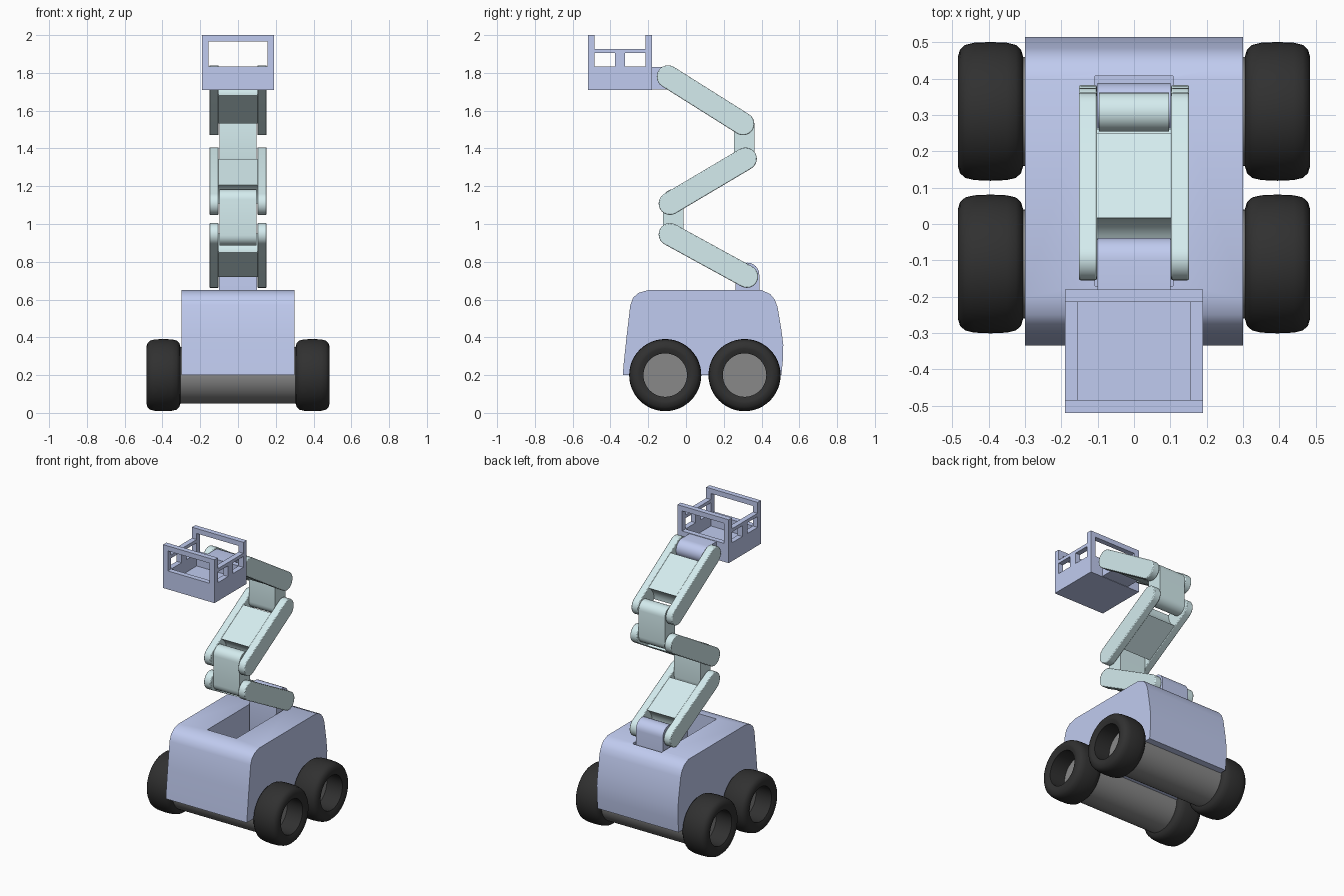
import bpy, bmesh, math
from mathutils import Vector

if "Cube" in bpy.data.objects:
    bpy.data.objects.remove(bpy.data.objects["Cube"])


def material(name, rgb):
    m = bpy.data.materials.new(name)
    m.diffuse_color = (*rgb, 1)
    m.use_nodes = True
    m.node_tree.nodes["Principled BSDF"].inputs["Base Color"].default_value = m.diffuse_color
    return m


BLUE = material("blue_paint", (0.53, 0.60, 0.87))
TEAL = material("teal_paint", (0.66, 0.84, 0.86))
BLACK = material("rubber", (0.03, 0.03, 0.03))
DARK = material("dark_metal", (0.25, 0.25, 0.25))


def finish(bm, name, mat, bevel=0.0, smooth=True):
    bmesh.ops.recalc_face_normals(bm, faces=bm.faces[:])
    me = bpy.data.meshes.new(name)
    bm.to_mesh(me)
    bm.free()
    ob = bpy.data.objects.new(name, me)
    bpy.context.collection.objects.link(ob)
    me.materials.append(mat)
    if bevel:
        b = ob.modifiers.new("bevel", 'BEVEL')
        b.width, b.segments, b.limit_method = bevel, 2, 'ANGLE'
        b.angle_limit = math.radians(50)
    if smooth:
        bpy.ops.object.select_all(action='DESELECT')
        ob.select_set(True)
        bpy.context.view_layer.objects.active = ob
        bpy.ops.object.shade_smooth_by_angle(angle=math.radians(35))
    return ob


def extrude(name, pts, x0, x1, mat, bevel=0.0):
    """Side profile of (y, z) points, extruded along x."""
    bm = bmesh.new()
    f = bm.faces.new([bm.verts.new((x0, y, z)) for y, z in pts])
    g = bmesh.ops.extrude_face_region(bm, geom=[f])
    verts = [v for v in g["geom"] if isinstance(v, bmesh.types.BMVert)]
    bmesh.ops.translate(bm, verts=verts, vec=(x1 - x0, 0, 0))
    return finish(bm, name, mat, bevel)


def capsule(p, q, r, n=12):
    """Stadium outline around the line p-q."""
    p, q = Vector(p), Vector(q)
    a = math.atan2(*(q - p).yx)
    pts = []
    for c, start in ((q, a - math.pi / 2), (p, a + math.pi / 2)):
        for i in range(n + 1):
            t = start + math.pi * i / n
            pts.append((c.x + r * math.cos(t), c.y + r * math.sin(t)))
    return pts


def web_profile(p, q, r=0.112, h=0.057, n=8):
    """Slab between two pivots with ends hollowed around them."""
    p, q = Vector(p), Vector(q)
    a = math.atan2(*(q - p).yx)
    s = math.asin(h / r)
    pts = []
    for c, base in ((p, a), (q, a + math.pi)):
        for i in range(n + 1):
            t = base + s - 2 * s * i / n
            pts.append((c.x + r * math.cos(t), c.y + r * math.sin(t)))
    return pts


def lathe(name, prof, y, z, mat, steps=48):
    """Closed or open (x, radius) profile spun round the x axis through y, z."""
    bm = bmesh.new()
    rings = []
    for i in range(steps):
        t = 2 * math.pi * i / steps
        rings.append([bm.verts.new((x, y + r * math.cos(t), z + r * math.sin(t))) for x, r in prof])
    m = len(prof)
    for i in range(steps):
        a, b = rings[i], rings[(i + 1) % steps]
        for j in range(m):
            k = (j + 1) % m
            bm.faces.new((a[j], a[k], b[k], b[j]))
    return finish(bm, name, mat)


def boxes(name, items, mat):
    bm = bmesh.new()
    for x0, x1, y0, y1, z0, z1 in items:
        vs = bmesh.ops.create_cube(bm, size=1)["verts"]
        for v in vs:
            v.co = ((x0 + x1) / 2 + v.co.x * (x1 - x0),
                    (y0 + y1) / 2 + v.co.y * (y1 - y0),
                    (z0 + z1) / 2 + v.co.z * (z1 - z0))
    return finish(bm, name, mat, smooth=False)


# chassis body with a long slot for the folded arm
body = extrude("body", [(-0.335, 0.2), (0.505, 0.2), (0.513, 0.28), (0.515, 0.36), (0.505, 0.44),
                        (0.485, 0.56), (0.47, 0.60), (0.445, 0.63), (0.40, 0.65), (-0.20, 0.65),
                        (-0.25, 0.636), (-0.28, 0.61), (-0.295, 0.57), (-0.315, 0.40), (-0.33, 0.26)],
               -0.3, 0.3, BLUE)
cutter = boxes("slot_cutter", [(-0.108, 0.108, -0.17, 0.408, 0.42, 0.9)], BLUE)
cutter.hide_render = True
mod = body.modifiers.new("slot", 'BOOLEAN')
mod.operation, mod.object, mod.solver = 'DIFFERENCE', cutter, 'EXACT'
bpy.context.view_layer.objects.active = body
bpy.ops.object.modifier_move_to_index(modifier="slot", index=0)
bpy.ops.object.modifier_apply(modifier="slot")
bpy.data.objects.remove(cutter)

# axles and tyres
tyre = [(0.305, 0.115), (0.305, 0.15), (0.311, 0.17), (0.325, 0.183), (0.35, 0.189), (0.395, 0.191),
        (0.44, 0.189), (0.465, 0.183), (0.479, 0.17), (0.485, 0.15), (0.485, 0.14), (0.475, 0.115)]
for label, y in (("front", -0.11), ("rear", 0.31)):
    lathe(label + "_axle", [(-0.36, 0.0005), (-0.36, 0.115), (-0.32, 0.115), (-0.32, 0.15),
                            (0.32, 0.15), (0.32, 0.115), (0.36, 0.115), (0.36, 0.0005)], y, 0.2, DARK)
    for side, s in (("right", 1), ("left", -1)):
        lathe(f"{label}_{side}_tyre", [(s * x, r) for x, r in tyre], y, 0.2, BLACK)

# arm bracket standing in the slot
extrude("arm_bracket", capsule((0.325, 0.48), (0.325, 0.732), 0.063), -0.1, 0.1, BLUE)

# three arm segments, each two side plates and a web
segments = [((-0.085, 0.945), (0.322, 0.722)),
            ((-0.085, 1.108), (0.315, 1.345)),
            ((-0.095, 1.78), (0.302, 1.53))]
for i, (p, q) in enumerate(segments, 1):
    for side, s in (("right", 1), ("left", -1)):
        extrude(f"arm_{i}_{side}_plate", capsule(p, q, 0.06), s * 0.102, s * 0.152, TEAL, 0.005)
    extrude(f"arm_{i}_web", web_profile(p, q), -0.104, 0.104, TEAL)

# upright links between the segments
for name, y, z0, z1 in (("lower_link", -0.068, 0.94, 1.13), ("upper_link", 0.308, 1.35, 1.525)):
    extrude(name, capsule((y, z0), (y, z1), 0.054), -0.097, 0.097, TEAL)

# basket mount and basket
extrude("basket_mount", [(-0.185, 1.712), (-0.185, 1.83)] +
        [(-0.097 + 0.059 * math.sin(math.pi * i / 12), 1.771 + 0.059 * math.cos(math.pi * i / 12))
         for i in range(13)], -0.1, 0.1, BLUE)

X, T, Y0, Y1 = 0.19, 0.035, -0.52, -0.18
parts = [(-X + T, X - T, Y0 + T, Y1 - T, 1.71, 1.75)]           # floor
for y in (Y0, Y1 - T):                                          # front and back frames
    parts += [(-X, X, y, y + T, 1.71, 1.833), (-X + T, X - T, y, y + T, 1.967, 2.0)]
    parts += [(x, x + T, y, y + T, 1.833, 2.0) for x in (-X, X - T)]
for x in (-X, X - T):                                           # side panels, rails, mid posts
    parts += [(x, x + T, Y0 + T, Y1 - T, 1.71, 1.833), (x, x + T, Y0 + T, Y1 - T, 1.905, 1.927),
              (x, x + T, -0.376, -0.324, 1.833, 1.905)]
boxes("basket", parts, BLUE)
